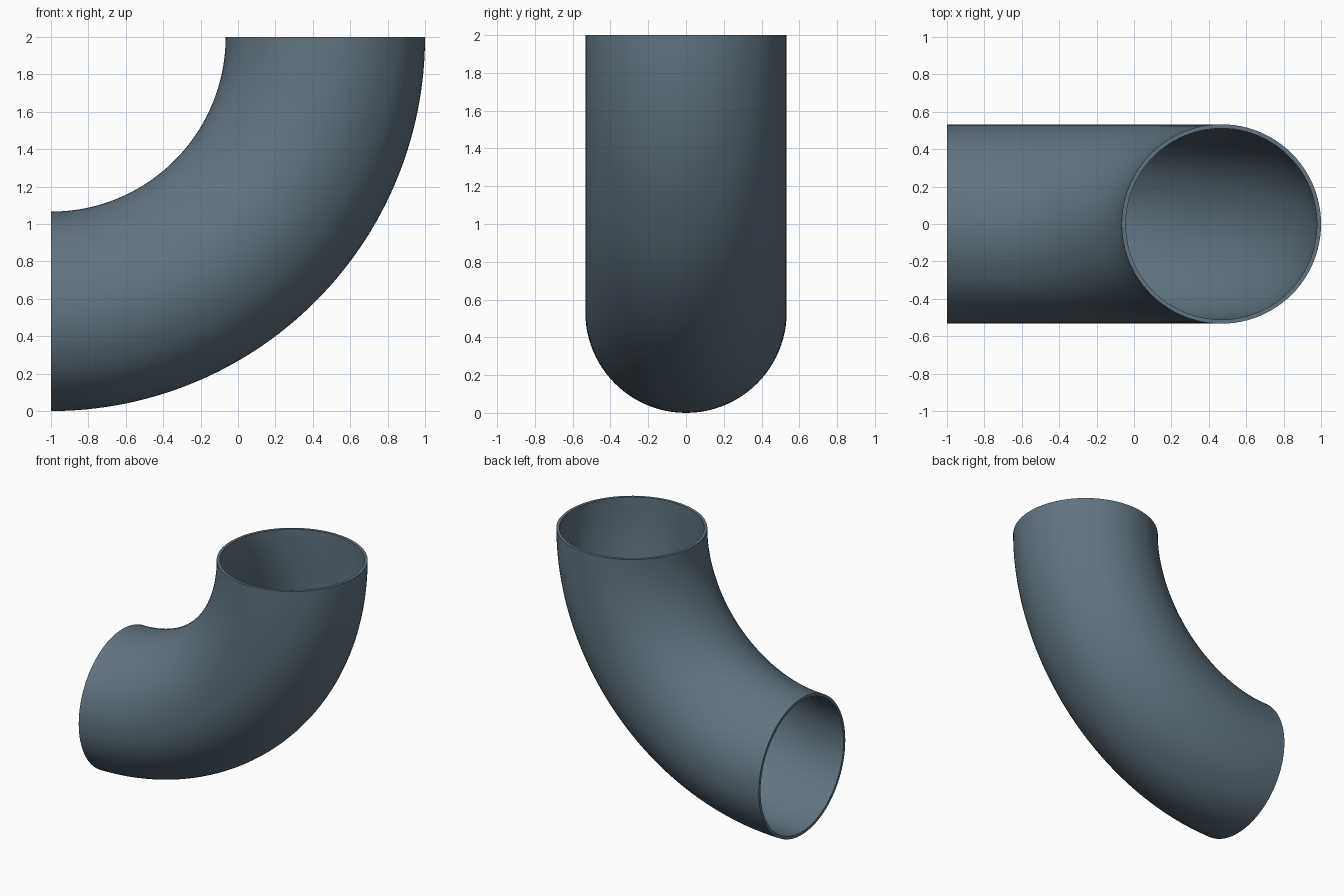
import bpy, bmesh
from math import sin, cos, pi, radians

if "Cube" in bpy.data.objects:
    bpy.data.objects.remove(bpy.data.objects["Cube"])

BEND_R = 1.467      # centre-line radius of the bend
OUTER_R = 0.533     # outside radius of the pipe
INNER_R = 0.511     # inside radius of the pipe
SIDES, STEPS = 96, 64
CX, CZ = -1.0, 2.0  # centre of the bend

bm = bmesh.new()


def ring(angle, radius):
    """Circle of vertices around the bend's centre line."""
    verts = []
    for i in range(SIDES):
        a = 2 * pi * i / SIDES
        d = BEND_R + radius * cos(a)
        verts.append(bm.verts.new((CX + d * sin(angle), radius * sin(a), CZ - d * cos(angle))))
    return verts


def bridge(a, b):
    for i in range(SIDES):
        j = (i + 1) % SIDES
        bm.faces.new((a[i], a[j], b[j], b[i]))


# outer and inner walls of the quarter bend
angles = [pi / 2 * s / STEPS for s in range(STEPS + 1)]
outer = [ring(a, OUTER_R) for a in angles]
inner = [ring(a, INNER_R) for a in angles]
for wall in (outer, inner):
    for a, b in zip(wall, wall[1:]):
        bridge(a, b)

# flat rims at the two open ends
for end in (0, -1):
    bridge(outer[end], inner[end])

bmesh.ops.recalc_face_normals(bm, faces=bm.faces)
mesh = bpy.data.meshes.new("pipe_elbow")
bm.to_mesh(mesh)
bm.free()
elbow = bpy.data.objects.new("pipe_elbow", mesh)
bpy.context.collection.objects.link(elbow)

# slate blue-grey finish
mat = bpy.data.materials.new("slate")
mat.diffuse_color = (0.12, 0.175, 0.22, 1)
mat.use_nodes = True
mat.node_tree.nodes["Principled BSDF"].inputs["Base Color"].default_value = mat.diffuse_color
mesh.materials.append(mat)

# smooth walls, sharp rims
bpy.context.view_layer.objects.active = elbow
elbow.select_set(True)
bpy.ops.object.shade_smooth_by_angle(angle=radians(30))
